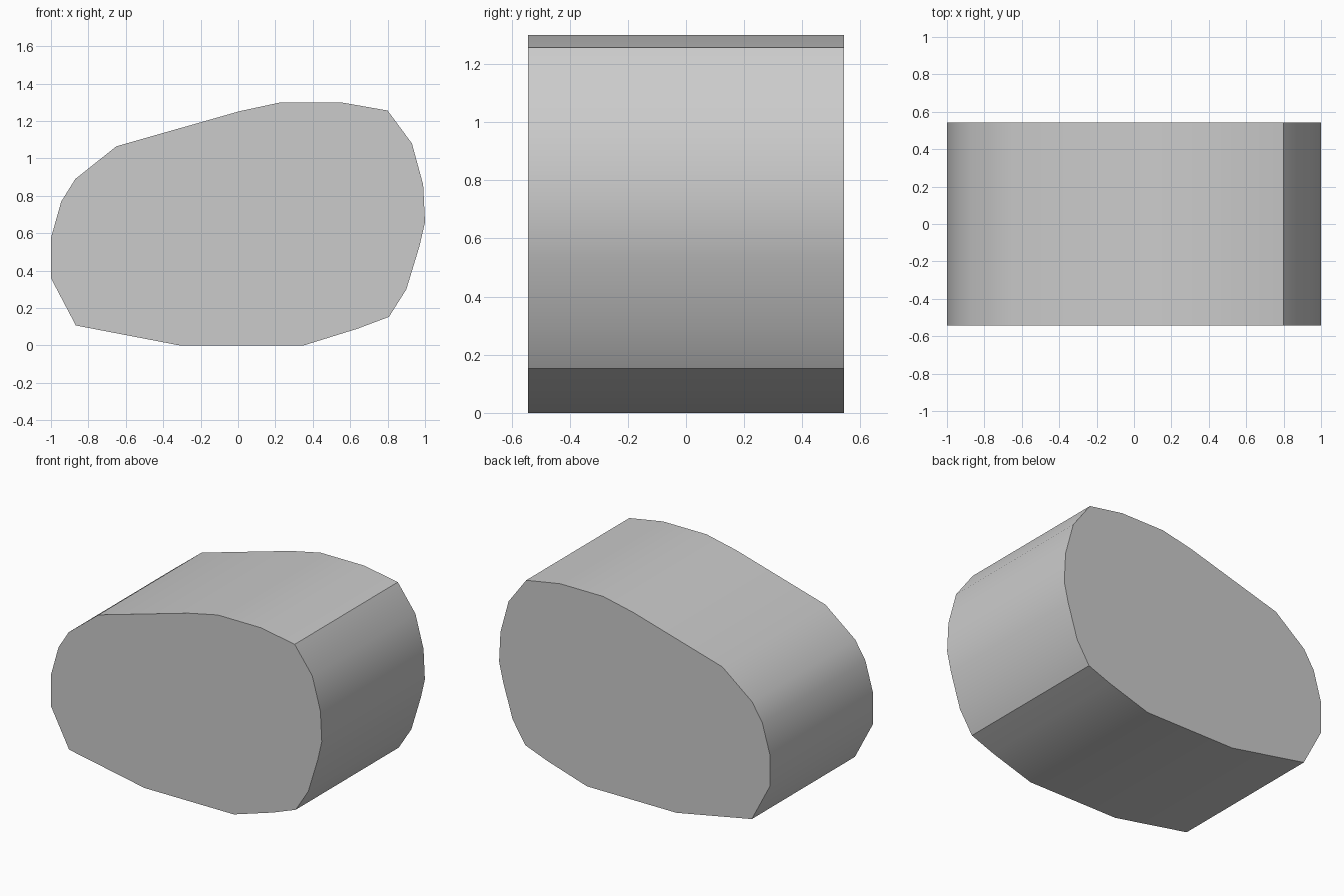
import bpy, bmesh, math

if "Cube" in bpy.data.objects:
    bpy.data.objects.remove(bpy.data.objects["Cube"])

# Side outline of the block (x, z), counter-clockwise seen from the front
OUTLINE = [(-1, 0.36), (-0.867, 0.107), (-0.31, 0), (0.35, 0), (0.64, 0.09),
           (0.807, 0.153), (0.90, 0.30), (0.97, 0.53), (1, 0.66), (0.99, 0.86),
           (0.93, 1.08), (0.80, 1.256), (0.55, 1.30), (0.23, 1.30), (0.01, 1.253),
           (-0.65, 1.065), (-0.87, 0.89), (-0.945, 0.77), (-1, 0.575)]
HALF_DEPTH = 0.544

# Rounded block: front face extruded straight to the back
bm = bmesh.new()
front = bm.faces.new([bm.verts.new((x, -HALF_DEPTH, z)) for x, z in OUTLINE])
result = bmesh.ops.extrude_face_region(bm, geom=[front], use_keep_orig=True)
back = [v for v in result["geom"] if isinstance(v, bmesh.types.BMVert)]
bmesh.ops.translate(bm, verts=back, vec=(0, 2 * HALF_DEPTH, 0))
bmesh.ops.recalc_face_normals(bm, faces=bm.faces)
mesh = bpy.data.meshes.new("rounded_block")
bm.to_mesh(mesh)
bm.free()
block = bpy.data.objects.new("rounded_block", mesh)
bpy.context.collection.objects.link(block)

# Smooth sides with crisp corners and flat ends
bpy.context.view_layer.objects.active = block
block.select_set(True)
bpy.ops.object.shade_smooth_by_angle(angle=math.radians(30))
